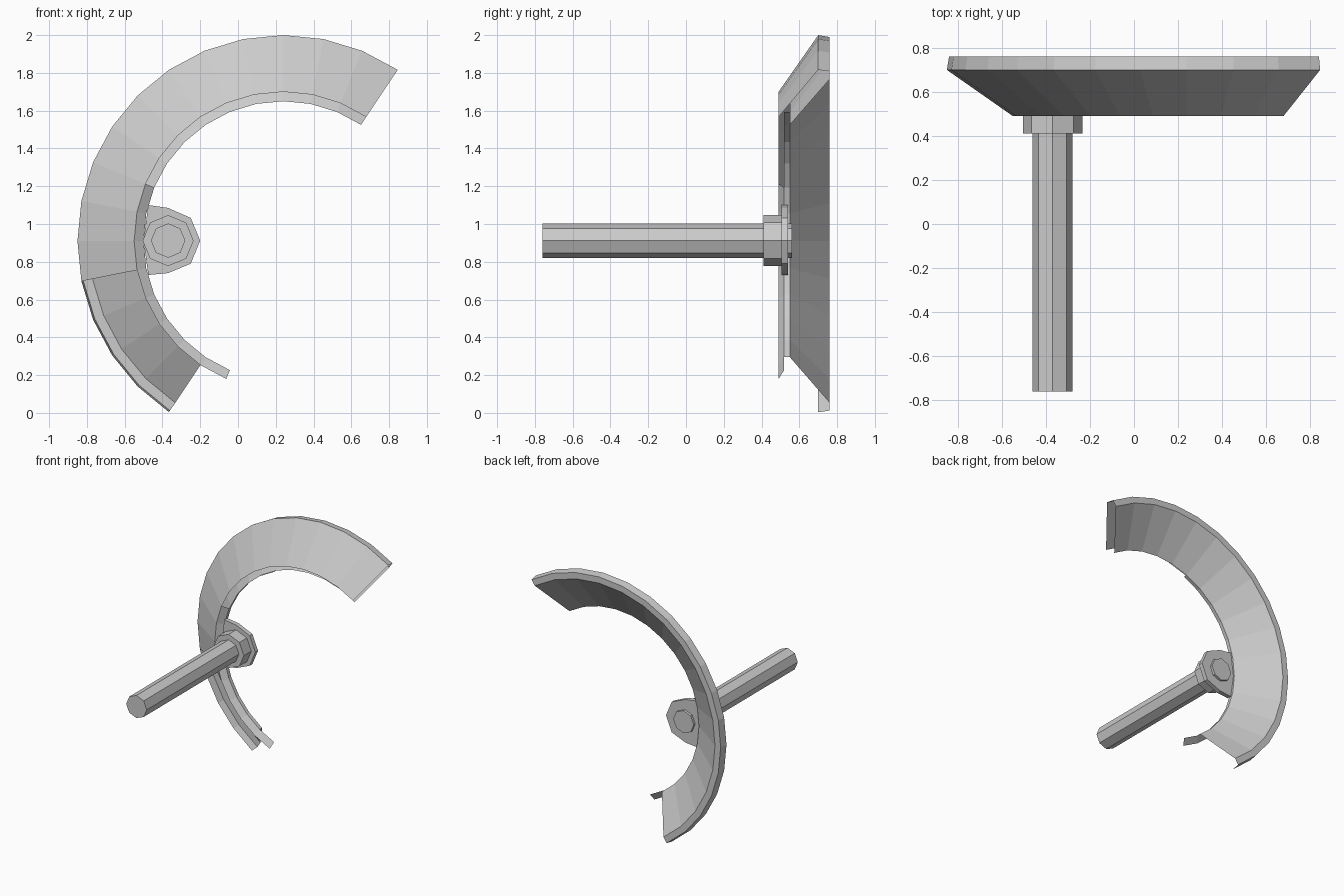
import bpy, bmesh, math

if "Cube" in bpy.data.objects:
    bpy.data.objects.remove(bpy.data.objects["Cube"])

STEP = math.radians(11.25)      # the ring is a 32-sided circle
CX, CZ = 0.24, 0.91             # ring centre
HX, HZ = -0.37, 0.912           # handle centre


def finish(name, bm):
    bmesh.ops.remove_doubles(bm, verts=bm.verts, dist=0.0005)
    bmesh.ops.recalc_face_normals(bm, faces=bm.faces)
    me = bpy.data.meshes.new(name)
    bm.to_mesh(me)
    bm.free()
    ob = bpy.data.objects.new(name, me)
    bpy.context.collection.objects.link(ob)
    return ob


def sweep(bm, profile, first, last):
    """Sweep (radius, y) points around the ring centre between two step numbers."""
    rows = []
    for i in range(first, last + 1):
        a = i * STEP
        rows.append([bm.verts.new((CX + r * math.cos(a), y, CZ + r * math.sin(a)))
                     for r, y in profile])
    for p, q in zip(rows, rows[1:]):
        for j in range(len(profile) - 1):
            bm.faces.new((p[j], p[j + 1], q[j + 1], q[j]))


def prism(name, points, y0, y1):
    """Extrude an (x, z) outline along y."""
    bm = bmesh.new()
    a, b = [[bm.verts.new((x, y, z)) for x, z in points] for y in (y0, y1)]
    n = len(points)
    bm.faces.new(a)
    bm.faces.new(b[::-1])
    for i in range(n):
        j = (i + 1) % n
        bm.faces.new((a[i], b[i], b[j], a[j]))
    return finish(name, bm)


def octagon(r):
    return [(HX + r * math.cos(i * math.pi / 4), HZ + r * math.sin(i * math.pi / 4))
            for i in range(8)]


# Half-ring shell: front cone stops early, leaving the lower quarter open
bm = bmesh.new()
sweep(bm, [(0.79, 0.49), (1.09, 0.70)], 5, 17)
# Outer rim and rear cone run the full half circle
sweep(bm, [(1.09, 0.70), (1.08, 0.76), (1.03, 0.76), (0.74, 0.55)], 5, 21)
# Inner lip
sweep(bm, [(0.74, 0.55), (0.74, 0.52)], 10, 21)
sweep(bm, [(0.74, 0.52), (0.79, 0.49)], 14, 22)
finish("half_ring", bm)

# Handle, collar and the flange joined to the lip
prism("handle", octagon(0.091), -0.76, 0.56)
prism("collar", octagon(0.135), 0.41, 0.51)
prism("flange", [(-0.20, 0.912), (-0.25, 1.032), (-0.37, 1.085), (-0.475, 1.10),
                 (-0.50, 0.912), (-0.475, 0.73), (-0.37, 0.74), (-0.25, 0.79)], 0.505, 0.54)
